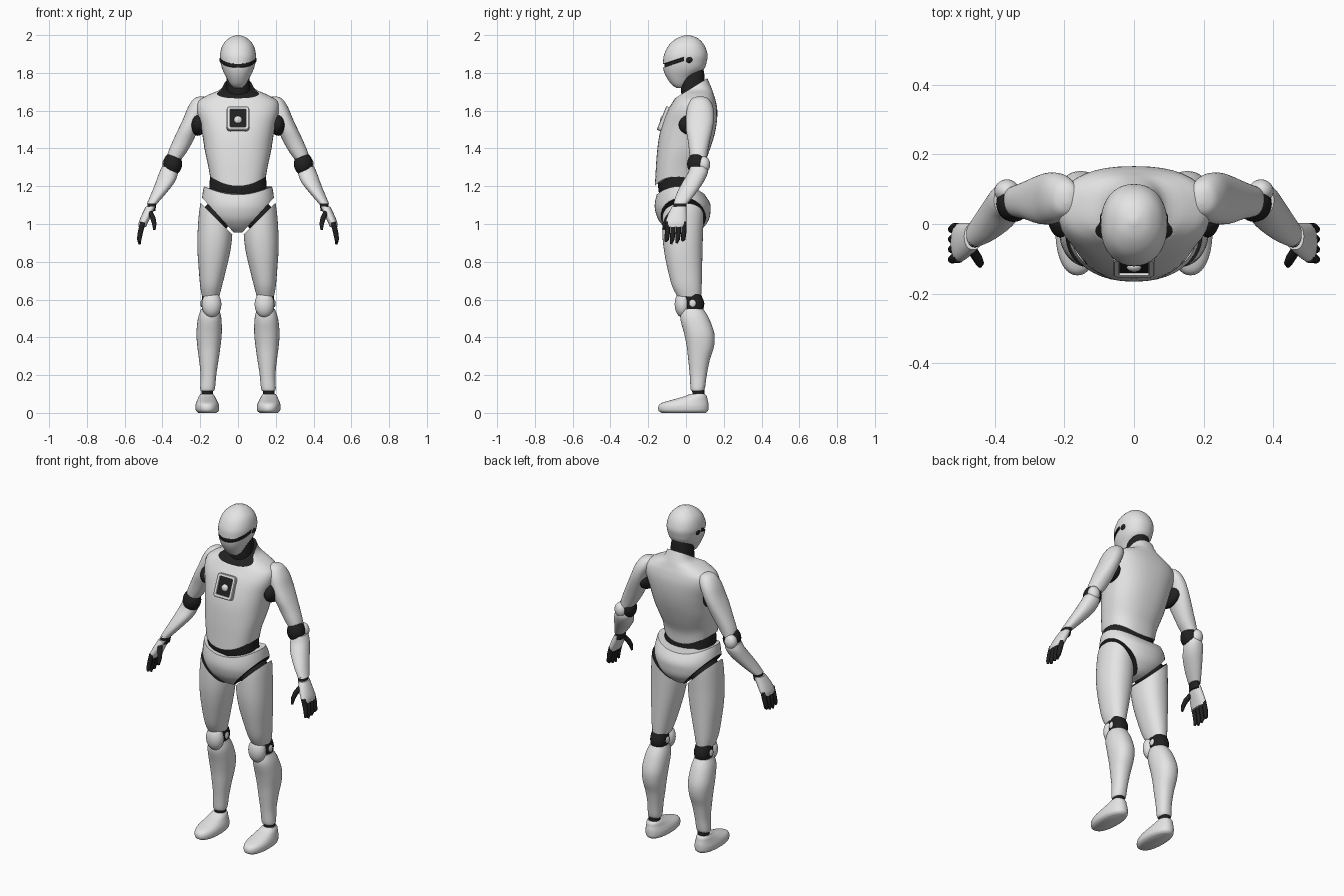
import bpy, bmesh, math
from mathutils import Matrix, Vector

if "Cube" in bpy.data.objects:
    bpy.data.objects.remove(bpy.data.objects["Cube"])


def material(name, value):
    mat = bpy.data.materials.new(name)
    mat.use_nodes = True
    colour = (value, value, value, 1)
    mat.diffuse_color = colour
    mat.node_tree.nodes["Principled BSDF"].inputs["Base Color"].default_value = colour
    return mat


MATERIALS = [material("light grey shell", .78), material("black joint", .015)]
SHELL, JOINT = 0, 1


def finish(name, bm, sharp=40):
    """Turn a bmesh into a smooth object with sharp creases."""
    bmesh.ops.recalc_face_normals(bm, faces=bm.faces)
    mesh = bpy.data.meshes.new(name)
    bm.to_mesh(mesh)
    bm.free()
    for mat in MATERIALS:
        mesh.materials.append(mat)
    mesh.shade_smooth()
    mesh.set_sharp_from_angle(angle=math.radians(sharp))
    obj = bpy.data.objects.new(name, mesh)
    bpy.context.collection.objects.link(obj)
    return obj


def catmull(a, b, c, d, t):
    return .5 * (2 * b + (c - a) * t + (2 * a - 5 * b + 4 * c - d) * t * t
                 + (3 * b - a - 3 * c + d) * t ** 3)


def loft_mesh(rows, colour=SHELL, side=1, power=2.2, lift=None, cuts=(), sides=40, steps=4):
    """Skin rows of (z, [x min], x max, y min, y max), then trim with planes."""
    rows = [r if len(r) == 5 else (r[0], -r[1], *r[1:]) for r in rows]
    padded = [rows[0], *rows, rows[-1]]
    fine = [[catmull(*q, k / steps) for q in zip(*padded[i:i + 4])]
            for i in range(len(rows) - 1) for k in range(steps)] + [rows[-1]]
    bm = bmesh.new()
    rings = []
    for z, x0, x1, y0, y1 in fine:
        ring = []
        for k in range(sides):
            a = math.tau * k / sides
            c, s = [math.copysign(abs(v) ** (2 / power), v) for v in (math.cos(a), math.sin(a))]
            x = (x0 + x1) / 2 + c * (x1 - x0) / 2
            y = (y0 + y1) / 2 + s * (y1 - y0) / 2
            ring.append(bm.verts.new((side * x, y, z + (lift(x, z) if lift else 0))))
        rings.append(ring)
    for low, high in zip(rings, rings[1:]):
        for k in range(sides):
            n = (k + 1) % sides
            bm.faces.new((low[k], low[n], high[n], high[k]))
    bm.faces.new(rings[0])
    bm.faces.new(rings[-1])
    for f in bm.faces:
        f.material_index = colour
    for point, normal in cuts:
        normal = Vector((normal[0] * side, *normal[1:]))
        cut = bmesh.ops.bisect_plane(bm, geom=bm.verts[:] + bm.edges[:] + bm.faces[:],
                                     plane_co=point, plane_no=normal, clear_outer=True)
        edges = [e for e in cut["geom_cut"] if isinstance(e, bmesh.types.BMEdge)]
        for f in bmesh.ops.edgeloop_fill(bm, edges=edges)["faces"]:
            f.material_index = JOINT
    return bm


def loft(name, rows, *args, **options):
    return finish(name, loft_mesh(rows, *args, **options))


def ball(name, centre, radii, colour=SHELL, side=1):
    bm = bmesh.new()
    place = Matrix.Translation((centre[0] * side, *centre[1:])) @ Matrix.Diagonal((*radii, 1))
    bmesh.ops.create_uvsphere(bm, u_segments=28, v_segments=16, radius=1, matrix=place)
    for f in bm.faces:
        f.material_index = colour
    return finish(name, bm)


def digit(name, points, side):
    """A tapering finger bent through a few points."""
    curve = bpy.data.curves.new(name, "CURVE")
    curve.dimensions = "3D"
    curve.bevel_depth = .014
    curve.use_fill_caps = True
    spline = curve.splines.new("POLY")
    spline.points.add(len(points) - 1)
    for p, (x, y, z), r in zip(spline.points, points, (1, 1, .85, .45)):
        p.co, p.radius = (x * side, y, z, 1), r
    spline.use_smooth = True
    curve.materials.append(MATERIALS[JOINT])
    bpy.context.collection.objects.link(bpy.data.objects.new(name, curve))


def clamp(v):
    return max(0, min(1, v))


# Head with a recessed visor slit
bm = loft_mesh([(1.72, .022, -.05, -.01), (1.74, .042, -.078, .01), (1.78, .064, -.105, .045),
                (1.82, .083, -.12, .095), (1.86, .093, -.121, .11), (1.90, .095, -.115, .114),
                (1.95, .08, -.088, .095), (1.985, .046, -.045, .06), (2, .008, 0, .015)])
slope = Vector((0, -.33, 1))
slit_low, slit_high = Vector((0, -.12, 1.828)), Vector((0, -.12, 1.848))
for point, normal in ((slit_low, slope), (slit_high, slope), ((0, -.01, 0), (0, 1, 0))):
    bmesh.ops.bisect_plane(bm, geom=bm.verts[:] + bm.edges[:] + bm.faces[:],
                           plane_co=point, plane_no=normal)
bmesh.ops.recalc_face_normals(bm, faces=bm.faces)
slit = []
for f in bm.faces:
    c = f.calc_center_median()
    if c.y < -.01 and slope.dot(c - slit_low) > 0 > slope.dot(c - slit_high):
        f.material_index = JOINT
        slit.append(f)
bmesh.ops.inset_region(bm, faces=slit, thickness=.001, depth=-.007)
finish("head", bm)

# Neck, torso and waist
loft("neck", [(1.64, .062, -.02, .09), (1.72, .065, -.027, .1),
              (1.8, .056, -.027, .096), (1.84, .05, -.02, .085)], JOINT)
loft("torso", [(1.20, .148, -.165, .07), (1.27, .158, -.161, .078), (1.35, .171, -.156, .11),
               (1.45, .185, -.145, .145), (1.53, .2, -.125, .162), (1.60, .218, -.098, .166),
               (1.65, .21, -.068, .158), (1.685, .155, -.048, .147), (1.72, .085, -.035, .135),
               (1.79, .068, -.03, .105)],
     power=2.4, lift=lambda x, z: .055 * (x / .155) ** 2 * clamp((1.4 - z) / .2),
     cuts=[((0, -.035, 1.68), (0, -.62, 1))])
loft("waist", [(1.10, .15, -.13, .08), (1.2, .151, -.148, .06), (1.29, .145, -.14, .06)], JOINT)

# Pelvis trimmed by high-cut leg openings
loft("pelvis", [(.955, .045, -.07, .05), (.975, .09, -.105, .085), (1.02, .155, -.145, .12),
                (1.07, .188, -.163, .13), (1.11, .19, -.165, .127), (1.155, .18, -.155, .1)],
     lift=lambda x, z: .045 * (x / .18) ** 2 * clamp((z - 1.05) / .1),
     cuts=[((0, 0, .93), (s * 1.1, 0, -1)) for s in (1, -1)])

# Chest unit: rounded frame, dark recess, round lens
bm = bmesh.new()
bmesh.ops.create_cube(bm, size=1, matrix=Matrix.Diagonal((.12, .03, .135, 1)))
bmesh.ops.bevel(bm, geom=[e for e in bm.edges if abs(e.verts[0].co.y - e.verts[1].co.y) > .01],
                offset=.018, segments=4, affect="EDGES", profile=.5)
bmesh.ops.recalc_face_normals(bm, faces=bm.faces)
front = [min(bm.faces, key=lambda f: f.calc_center_median().y)]
bmesh.ops.inset_region(bm, faces=front, thickness=.004, depth=.003)
bmesh.ops.inset_region(bm, faces=front, thickness=.013)
bmesh.ops.inset_region(bm, faces=front, thickness=.001, depth=-.008)
front[0].material_index = JOINT
tilt = Matrix.Rotation(math.radians(-22), 4, "X")
bmesh.ops.transform(bm, matrix=Matrix.Translation((0, -.113, 1.555)) @ tilt, verts=bm.verts)
finish("chest_frame", bm, 30)
ball("chest_lens", (0, -.122, 1.55), (.022, .016, .022))

for side, label in ((1, "left_"), (-1, "right_")):
    ball(label + "ear", (.09, .015, 1.87), (.008, .019, .017), JOINT, side)

    # Arm
    ball(label + "armpit", (.212, .043, 1.525), (.04, .082, .058), JOINT, side)
    loft(label + "upper_arm",
         [(1.675, .185, .205, .06, .09), (1.662, .16, .235, .03, .12), (1.62, .165, .264, .008, .143),
          (1.56, .19, .289, 0, .148), (1.50, .212, .317, 0, .14), (1.44, .238, .345, .01, .127),
          (1.38, .272, .37, .017, .115), (1.34, .302, .378, .022, .11)], side=side)
    ball(label + "elbow", (.346, .058, 1.318), (.05, .052, .06), JOINT, side)
    ball(label + "elbow_cap", (.365, .095, 1.315), (.036, .033, .043), SHELL, side)
    loft(label + "forearm",
         [(1.305, .325, .402, .022, .115), (1.27, .318, .418, .01, .115), (1.22, .336, .436, -.02, .092),
          (1.16, .383, .46, -.05, .05), (1.108, .428, .482, -.066, .008)], side=side)
    loft(label + "wrist", [(1.07, .438, .483, -.07, 0), (1.115, .43, .477, -.064, .004)],
         JOINT, side)

    # Hand
    loft(label + "palm",
         [(.985, .487, .527, -.105, -.002), (1.01, .475, .525, -.108, .003),
          (1.05, .455, .509, -.095, .003), (1.092, .436, .488, -.074, .002)], side=side)
    for i, finger in enumerate(("index", "middle", "ring", "little")):
        y = -.098 + .029 * i
        tip = .89 + .012 * abs(i - 1.3)
        digit(label + finger + "_finger", [(.503, y, 1.01), (.516, y, .96),
                                           (.523, y - .004, .92), (.521, y - .01, tip)], side)
    digit(label + "thumb", [(.465, -.075, 1.06), (.45, -.098, 1.03),
                            (.443, -.112, 1), (.443, -.12, .97)], side)

    # Thigh and hip joint
    ball(label + "hip", (.117, -.012, 1.035), (.077, .095, .085), JOINT, side)
    loft(label + "thigh",
         [(1.16, .06, .185, -.1, .085), (1.08, .035, .204, -.122, .095), (.95, .03, .214, -.125, .09),
          (.85, .042, .214, -.115, .087), (.75, .065, .207, -.095, .085),
          (.67, .085, .2, -.073, .083), (.615, .1, .19, -.045, .08)][::-1],
         side=side, cuts=[((0, 0, .913), (-1, 0, 1))])

    # Knee
    loft(label + "knee", [(.53, .105, .188, -.01, .085), (.58, .097, .193, -.012, .097),
                          (.635, .105, .188, -.01, .075)], JOINT, side)
    ball(label + "kneecap", (.14, -.018, .575), (.052, .042, .07), SHELL, side)
    for x in (.098, .192):
        ball(label + "knee_pivot", (x, .035, .58), (.007, .018, .02), SHELL, side)

    # Lower leg and ankle
    loft(label + "shin",
         [(.115, .13, .195, .03, .09), (.13, .122, .2, .024, .1), (.2, .115, .198, .02, .11),
          (.28, .103, .206, .012, .126), (.35, .093, .215, .004, .148), (.42, .086, .22, -.01, .15),
          (.5, .088, .212, -.03, .122), (.55, .1, .195, -.022, .092)], side=side)
    loft(label + "ankle", [(.06, .135, .195, .035, .1), (.14, .13, .193, .032, .096)], JOINT, side)

    # Foot
    loft(label + "foot",
         [(0, .115, .21, -.128, .105), (.012, .102, .223, -.145, .117), (.035, .1, .226, -.146, .119),
          (.053, .105, .222, -.128, .118), (.07, .114, .215, -.07, .114),
          (.088, .123, .207, -.008, .11), (.1, .132, .2, .02, .1)], side=side)
